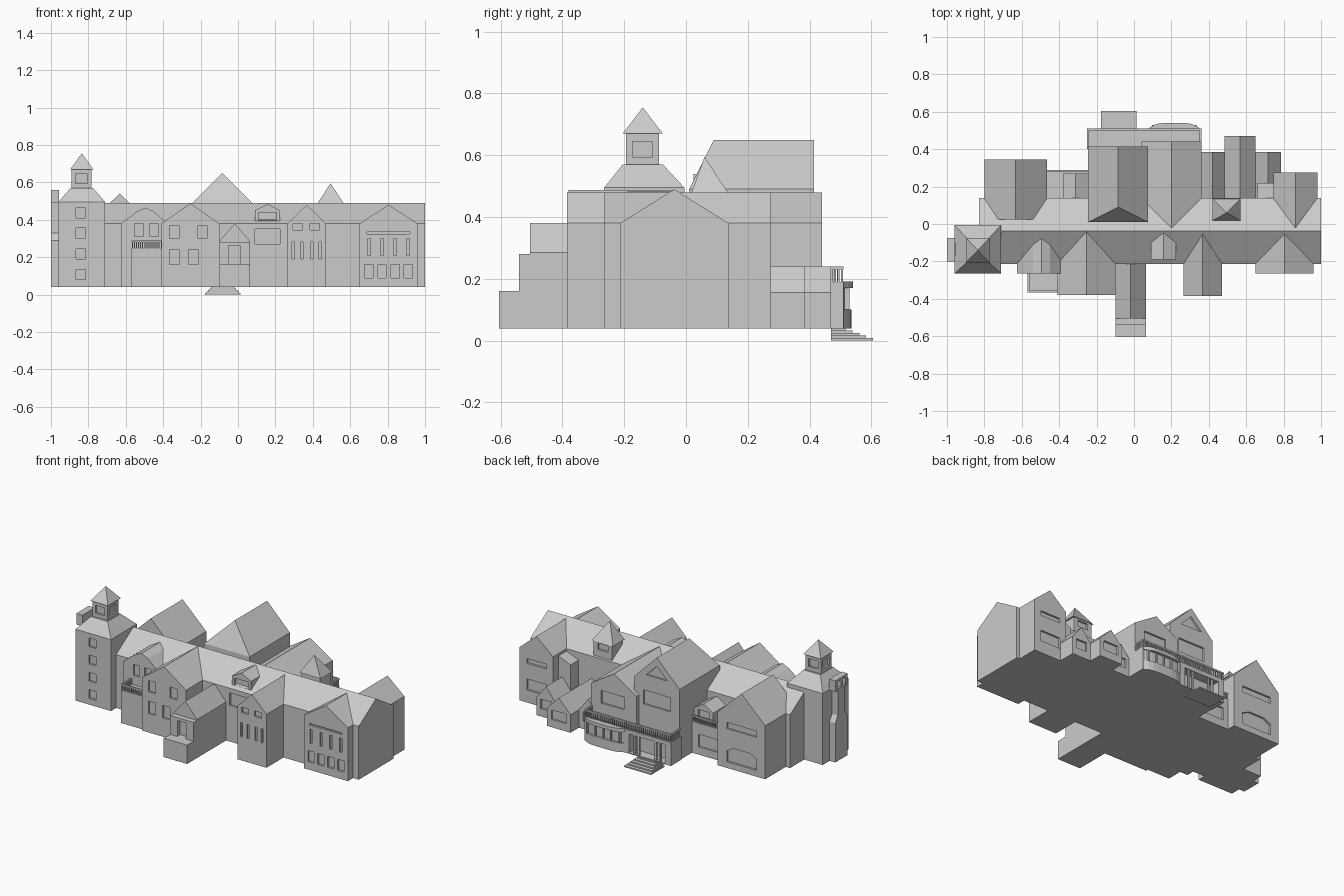
import bpy, bmesh
from mathutils import Vector

if "Cube" in bpy.data.objects:
    bpy.data.objects.remove(bpy.data.objects["Cube"])

AXES = {'y': lambda u, v, w: (u, w, v), 'x': lambda u, v, w: (w, u, v), 'z': lambda u, v, w: (u, v, w)}


def finish(name, bm):
    bmesh.ops.remove_doubles(bm, verts=bm.verts, dist=1e-5)
    bmesh.ops.recalc_face_normals(bm, faces=bm.faces)
    me = bpy.data.meshes.new(name)
    bm.to_mesh(me)
    bm.free()
    ob = bpy.data.objects.new(name, me)
    bpy.context.collection.objects.link(ob)
    return ob


def prism(name, polys, w0, w1, axis='y'):
    """Extrude one or more outlines along an axis."""
    bm, f = bmesh.new(), AXES[axis]
    for p in polys:
        a = [bm.verts.new(f(u, v, w0)) for u, v in p]
        b = [bm.verts.new(f(u, v, w1)) for u, v in p]
        bm.faces.new(a)
        bm.faces.new(b[::-1])
        for i in range(len(p)):
            j = (i + 1) % len(p)
            bm.faces.new((a[i], b[i], b[j], a[j]))
    return finish(name, bm)


def loft(name, *rings):
    """Stack rectangles (x0, x1, y0, y1, z): boxes, hips, pyramids."""
    bm, rows = bmesh.new(), []
    for x0, x1, y0, y1, z in rings:
        rows.append([bm.verts.new((x, y, z)) for x, y in ((x0, y0), (x1, y0), (x1, y1), (x0, y1))])
    bm.faces.new(rows[0])
    bm.faces.new(rows[-1])
    for a, b in zip(rows, rows[1:]):
        for i in range(4):
            j = (i + 1) % 4
            bm.faces.new((a[i], a[j], b[j], b[i]))
    return finish(name, bm)


def box(name, x0, x1, y0, y1, z0, z1):
    return loft(name, (x0, x1, y0, y1, z0), (x0, x1, y0, y1, z1))


def rect(u0, u1, v0, v1):
    return [(u0, v0), (u1, v0), (u1, v1), (u0, v1)]


def row(centres, width, z0, z1):
    return [rect(c - width / 2, c + width / 2, z0, z1) for c in centres]


def cut(ob, polys, face, depth=.012, axis='y'):
    """Recess outlines into the wall lying at 'face'."""
    cutter = prism('cutter', polys, face - depth, face + depth, axis)
    cutter.hide_render = True
    m = ob.modifiers.new('recess', 'BOOLEAN')
    m.operation, m.solver, m.object = 'DIFFERENCE', 'EXACT', cutter
    bpy.context.view_layer.update()
    me = bpy.data.meshes.new_from_object(ob.evaluated_get(bpy.context.evaluated_depsgraph_get()))
    ob.modifiers.clear()
    ob.data = me
    bpy.data.objects.remove(cutter)


def gable(name, x0, x1, y0, y1, eave, ridge, z0=.04):
    return prism(name, [[(x0, z0), (x1, z0), (x1, eave), ((x0 + x1) / 2, ridge), (x0, eave)]], y0, y1)


def railing(name, p, q, z0, z1, n):
    """Balusters with a top rail between two plan points."""
    p, q = Vector(p), Vector(q)
    t = .005
    box(name + '_rail', min(p.x, q.x) - t, max(p.x, q.x) + t, min(p.y, q.y) - t, max(p.y, q.y) + t, z1 - .01, z1)
    squares = []
    for i in range(n + 1):
        c = p.lerp(q, i / n)
        squares.append(rect(c.x - .003, c.x + .003, c.y - .003, c.y + .003))
    prism(name + '_balusters', squares, z0, z1 - .01, 'z')


# Long main hall
main = prism('main_hall', [[(-.213, .04), (.138, .04), (.138, .38), (-.038, .49), (-.213, .38)]], -.83, 1, 'x')
cut(main, [rect(.09, .225, .27, .35)], -.213)

# Tower with cupola
tower = loft('tower', (-.96, -.71, -.265, -.005, .04), (-.96, -.71, -.265, -.005, .495),
             (-.895, -.775, -.205, -.075, .57))
cut(tower, [r for z in (.08, .19, .30, .41) for r in row([-.84], .05, z, z + .055)], -.265)
cupola = box('cupola', -.89, -.782, -.195, -.087, .565, .67)
for face in (-.195, -.087):
    cut(cupola, [rect(-.868, -.804, .595, .645)], face)
for face in (-.89, -.782):
    cut(cupola, [rect(-.173, -.109, .595, .645)], face, axis='x')
loft('cupola_roof', (-.897, -.773, -.205, -.075, .67), (-.835, -.835, -.14, -.14, .755))

# Chimney stack
loft('chimney', (-1, -.955, -.2, -.075, .04), (-1, -.955, -.2, -.075, .29),
     (-1, -.955, -.17, -.1, .33), (-1, -.955, -.17, -.1, .50))
cap = box('chimney_cap', -1, -.957, -.2, -.075, .49, .56)
cut(cap, [rect(-.18, -.145, .5, .545), rect(-.13, -.095, .5, .545)], -1, .03, 'x')

# Front wings
west = prism('west_bay', [[(-.625, .04), (-.38, .04), (-.38, .38), (-.45, .445), (-.495, .465),
                           (-.54, .445), (-.625, .38)]], -.265, -.05)
cut(west, row([-.53, -.45], .045, .31, .38), -.265)
box('balcony_block', -.57, -.40, -.365, -.2, .04, .25)
railing('balcony_front', (-.565, -.36), (-.41, -.36), .25, .29, 14)
railing('balcony_side', (-.565, -.36), (-.565, -.265), .25, .29, 8)

big = gable('front_gable', -.41, -.1, -.38, -.04, .38, .488)
cut(big, row([-.34, -.19], .05, .3, .37) + row([-.34, -.24], .05, .16, .24), -.38)
slit = gable('slit_gable', .265, .47, -.385, -.04, .38, .48)
cut(slit, row([.32, .41], .05, .345, .38) + row([.295, .34, .395, .44], .014, .19, .28), -.385)
east = gable('east_gable', .65, .96, -.265, -.04, .38, .48)
cut(east, row([.7, .77, .84, .91], .016, .21, .30) + row([.7, .77, .84, .91], .045, .09, .16)
    + [rect(.69, .92, .325, .335)], -.265)

# Entrance wing and stoop
gable('entry_wing', -.1, .065, -.505, -.2, .285, .38)
entry = box('entry_front', -.1, .065, -.54, -.5, .04, .28)
cut(entry, [rect(-.05, .01, .16, .262)], -.54, .03)
box('stoop', -.1, .065, -.605, -.53, .04, .16)

# Roof dormers
dormer = prism('front_dormer', [[(.09, .38), (.225, .38), (.225, .45), (.158, .485), (.09, .45)]], -.19, -.05)
cut(dormer, [rect(.11, .205, .395, .44)], -.19)
spire = loft('spire_dormer', (.43, .56, .025, .13, .36), (.43, .56, .025, .13, .48))
cut(spire, [rect(.46, .53, .43, .47)], .13)
loft('spire_roof', (.42, .57, .018, .135, .48), (.495, .495, .06, .06, .595))

# Rear tall hall with hipped inner end
hall = loft('tall_hall', (-.245, .075, .01, .415, .04), (-.245, .075, .01, .415, .49),
            (-.085, -.085, .09, .415, .65))
cut(hall, [[(-.16, .52), (-.01, .52), (-.085, .595)], rect(-.18, .01, .33, .42)], .415)
side = gable('rear_gable', .04, .36, -.02, .44, .38, .48)
cut(side, [rect(.13, .29, .27, .35)], .44)

# Veranda, porch recess, curved bay
veranda = box('veranda', -.25, .36, .4, .51, .04, .19)
cut(veranda, [rect(-.21, .045, .045, .165)], .51, .06)
prism('porch_columns', [rect(x - .006, x + .006, .494, .506) for x in (-.17, -.14, -.02, .01)], .04, .17, 'z')
railing('veranda_front', (-.245, .505), (.355, .505), .19, .24, 44)
railing('veranda_east', (.355, .44), (.355, .505), .19, .24, 6)
railing('veranda_west', (-.245, .415), (-.245, .505), .19, .24, 7)


def bow(y_out):
    return [(.215 + .145 * t / 5, .505 + y_out * (1 - (t / 5) ** 4)) for t in range(-5, 6)]


for name, d, a, b in (('bay_base', .03, .04, .1), ('bay_glass', .016, .1, .17), ('bay_cornice', .036, .17, .192)):
    prism(name, [bow(d)], a, b, 'z')
prism('bay_mullions', [rect(x - .004, x + .004, .5, .53) for x in (.1, .16, .215, .27, .33)], .1, .17, 'z')

# Steps
for i in range(5):
    w = .095 - .008 * i
    box('step_%d' % i, -.082 - w, -.082 + w, .47, .605 - .022 * i, 0, .008 * (i + 1))

# Rear west wing and terrace
rear = gable('rear_west_wing', -.8, -.465, .025, .345, .38, .54)
cut(rear, [rect(-.74, -.53, .29, .33), [(-.74, .08), (-.53, .08), (-.53, .15), (-.58, .175), (-.69, .175), (-.74, .15)]],
    .345)
terrace = box('terrace', -.47, -.24, .1, .29, .04, .24)
cut(terrace, [rect(-.43, -.29, .09, .17)], .29)
railing('terrace_front', (-.46, .285), (-.25, .285), .24, .28, 16)
bay = gable('terrace_dormer', -.38, -.245, .1, .27, .32, .36, .2)
cut(bay, [rect(-.35, -.275, .25, .315)], .27)

# Rear east wing with low lean-to gables
rear_e = gable('rear_east_wing', .745, .98, -.02, .275, .38, .48)
cut(rear_e, [rect(.79, .93, .29, .32), rect(.79, .93, .12, .19)], .275)
prism('corner_infill', [[(.66, .04), (.76, .04), (.76, .37), (.66, .33)]], .1, .22)
for name, x0, x1, y in (('low_gable_a', .355, .485, .385), ('low_gable_b', .485, .65, .47),
                        ('low_gable_c', .65, .785, .385)):
    g = gable(name, x0, x1, .1, y, .155, .24)
    cut(g, [rect(x0 + .03, x1 - .03, .09, .15)], y)
